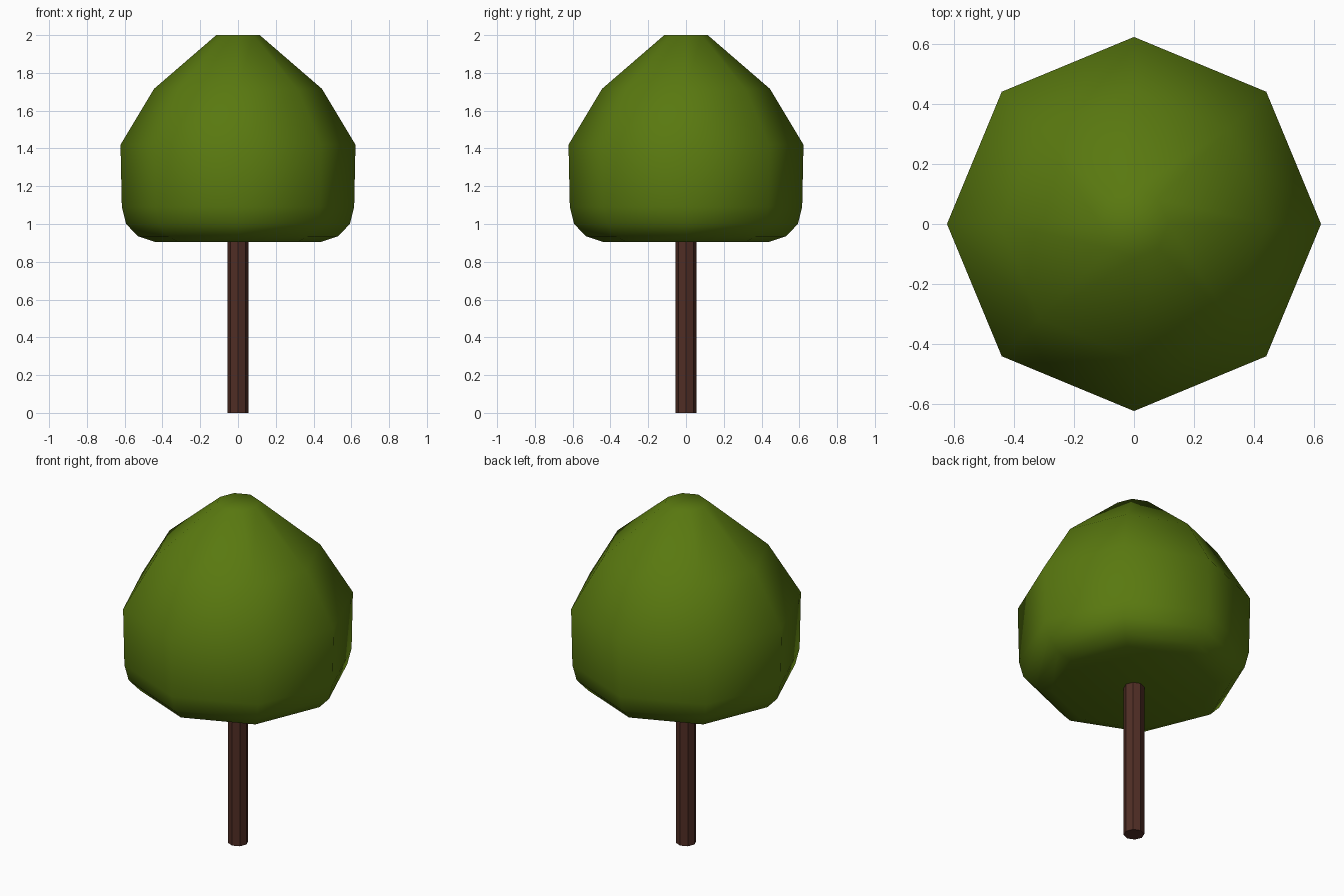
import bpy
import bmesh
from math import cos, sin, pi

cube = bpy.data.objects.get("Cube")
if cube:
    bpy.data.objects.remove(cube, do_unlink=True)


def make_material(name, rgb):
    mat = bpy.data.materials.new(name)
    mat.use_nodes = True
    color = (*rgb, 1.0)
    mat.diffuse_color = color
    bsdf = mat.node_tree.nodes["Principled BSDF"]
    bsdf.inputs["Base Color"].default_value = color
    bsdf.inputs["Roughness"].default_value = 0.9
    return mat


def lathe(name, profile, mat, smooth, sides=8):
    """Stack rings of (radius, height) into a capped, faceted solid."""
    bm = bmesh.new()
    rings = [[bm.verts.new((r * cos(2 * pi * i / sides), r * sin(2 * pi * i / sides), z))
              for i in range(sides)] for r, z in profile]
    for low, high in zip(rings, rings[1:]):
        for i in range(sides):
            j = (i + 1) % sides
            bm.faces.new((low[i], low[j], high[j], high[i]))
    bm.faces.new(rings[0][::-1])
    bm.faces.new(rings[-1])
    for face in bm.faces:
        face.smooth = smooth
    mesh = bpy.data.meshes.new(name)
    bm.to_mesh(mesh)
    bm.free()
    mesh.materials.append(mat)
    obj = bpy.data.objects.new(name, mesh)
    bpy.context.collection.objects.link(obj)
    return obj


leaf_green = make_material("leaf green", (0.10, 0.19, 0.005))
bark_brown = make_material("bark brown", (0.08, 0.027, 0.018))

# Trunk: straight octagonal post reaching just inside the crown
lathe("trunk", [(0.055, 0), (0.055, 0.95)], bark_brown, smooth=False)

# Crown: rounded underside, upright sides, tapering to a small flat top
crown_profile = [(0.44, 0.905), (0.53, 0.935), (0.592, 1.0), (0.615, 1.09),
                 (0.622, 1.42), (0.445, 1.715), (0.115, 2.0)]
lathe("crown", crown_profile, leaf_green, smooth=True)
